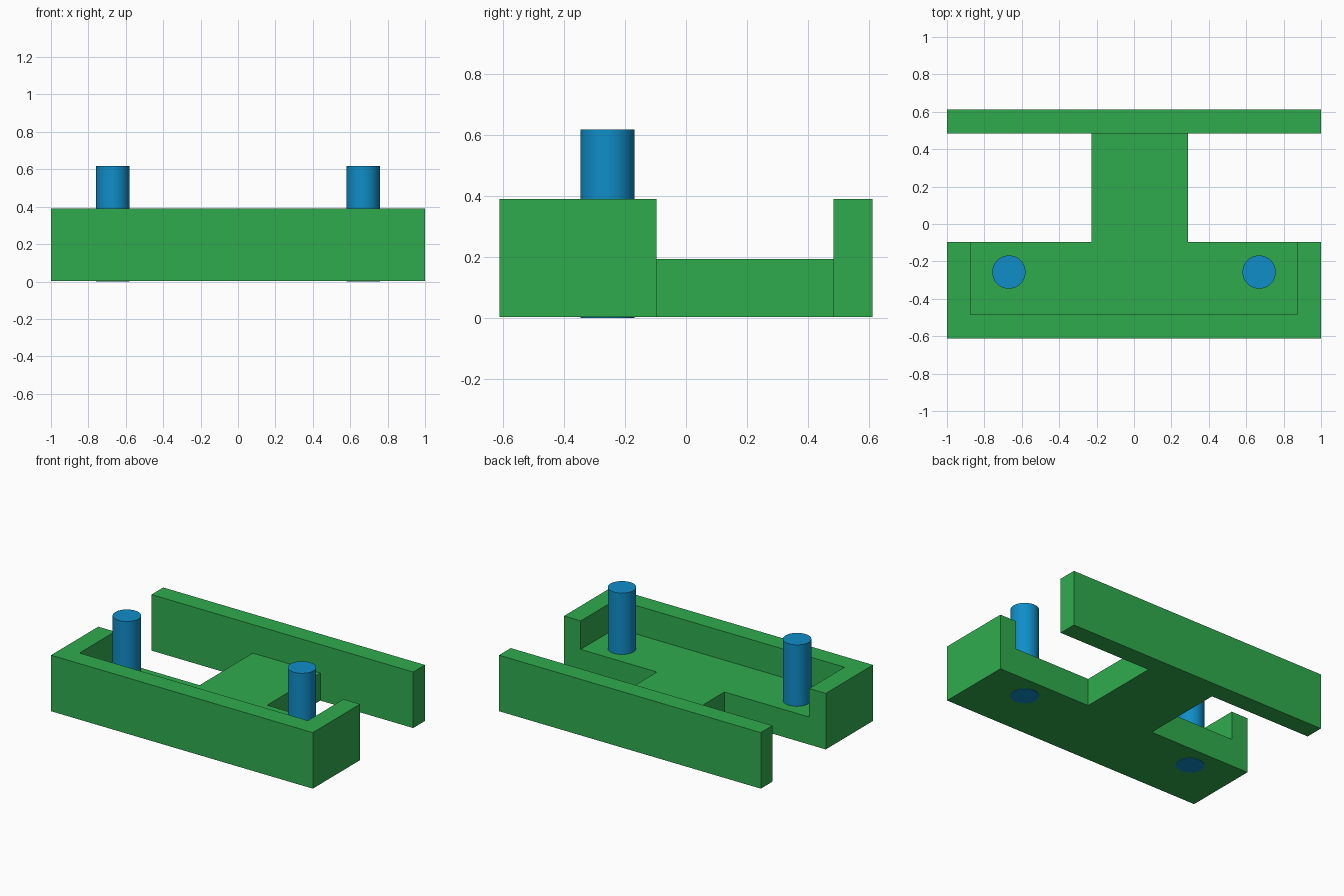
import bpy

if "Cube" in bpy.data.objects:
    bpy.data.objects.remove(bpy.data.objects["Cube"])


def material(name, colour):
    m = bpy.data.materials.new(name)
    m.diffuse_color = (*colour, 1)
    m.use_nodes = True
    m.node_tree.nodes["Principled BSDF"].inputs["Base Color"].default_value = m.diffuse_color
    return m


green = material("green", (0.029, 0.41, 0.076))
blue = material("blue", (0.005, 0.27, 0.58))

BASE = 0.003   # underside of the body, just above the pin ends
LOW = 0.193    # floor and bridge height
HIGH = 0.39    # wall height


def block(name, x0, x1, y0, y1, top):
    """Box given by its plan limits and top height."""
    bpy.ops.mesh.primitive_cube_add(
        size=1, location=((x0 + x1) / 2, (y0 + y1) / 2, (BASE + top) / 2))
    ob = bpy.context.object
    ob.name = name
    ob.scale = (x1 - x0, y1 - y0, top - BASE)
    bpy.ops.object.transform_apply(location=False, rotation=False, scale=True)
    ob.data.materials.append(green)


# Front tray: wall, two ends and a floor open to the back
block("front_wall", -1, 1, -0.612, -0.483, HIGH)
block("left_end", -1, -0.873, -0.483, -0.097, HIGH)
block("right_end", 0.873, 1, -0.483, -0.097, HIGH)
block("tray_floor", -0.873, 0.873, -0.483, -0.097, LOW)

# Bridge to the rear rail, slightly off centre
block("bridge", -0.226, 0.29, -0.097, 0.484, LOW)
block("rear_rail", -1, 1, 0.484, 0.612, HIGH)

# Pins passing through the tray floor
for name, side in (("left_pin", -1), ("right_pin", 1)):
    bpy.ops.mesh.primitive_cylinder_add(
        vertices=48, radius=0.089, depth=0.617,
        location=(side * 0.669, -0.257, 0.617 / 2))
    pin = bpy.context.object
    pin.name = name
    pin.data.materials.append(blue)
    bpy.ops.object.shade_smooth_by_angle()
